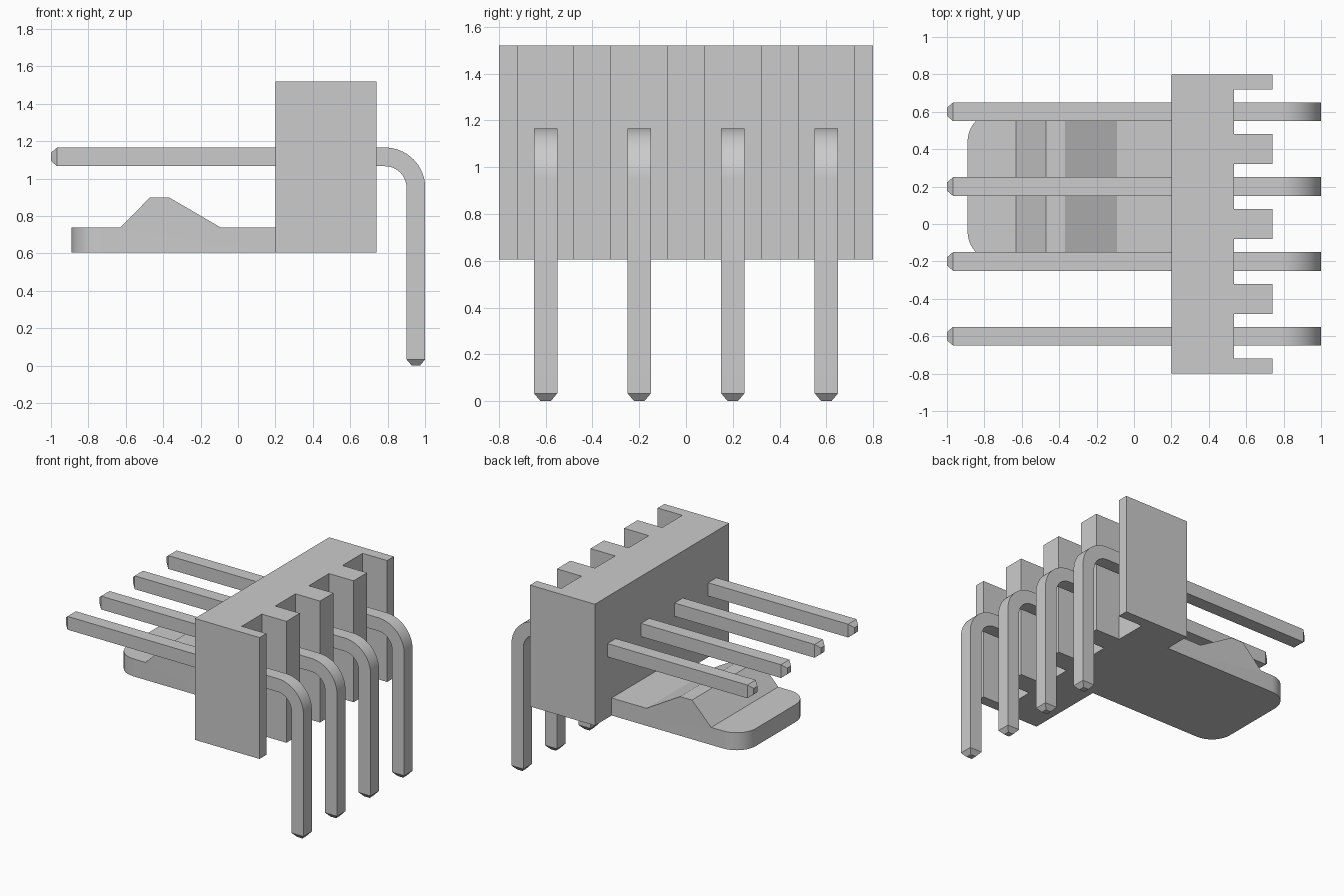
import bpy
import bmesh
from math import sin, cos, radians
from mathutils import Vector

if "Cube" in bpy.data.objects:
    bpy.data.objects.remove(bpy.data.objects["Cube"], do_unlink=True)

grey = bpy.data.materials.new("plain grey")
grey.use_nodes = True
grey.diffuse_color = (0.6, 0.6, 0.6, 1)
grey.node_tree.nodes["Principled BSDF"].inputs["Base Color"].default_value = (0.6, 0.6, 0.6, 1)

PITCH, PIN_HALF, BASE_Z = 0.4, 0.05, 0.605
PIN_ROWS = [(i - 1.5) * PITCH for i in range(4)]


def finish(bm, name):
    bmesh.ops.recalc_face_normals(bm, faces=bm.faces)
    mesh = bpy.data.meshes.new(name)
    bm.to_mesh(mesh)
    bm.free()
    mesh.materials.append(grey)
    obj = bpy.data.objects.new(name, mesh)
    bpy.context.collection.objects.link(obj)
    bpy.ops.object.select_all(action='DESELECT')
    obj.select_set(True)
    bpy.context.view_layer.objects.active = obj
    bpy.ops.object.shade_smooth_by_angle(angle=radians(25))
    return obj


def extrude_outline(points, direction):
    bm = bmesh.new()
    face = bm.faces.new([bm.verts.new(p) for p in points])
    grown = bmesh.ops.extrude_face_region(bm, geom=[face])
    verts = [v for v in grown["geom"] if isinstance(v, bmesh.types.BMVert)]
    bmesh.ops.translate(bm, verts=verts, vec=direction)
    return bm


# Housing: comb-shaped footprint with a slot behind every pin
back, slot_floor, front, side = 0.2, 0.535, 0.74, 0.8
outline = [(back, side), (back, -side), (front, -side)]
for y in PIN_ROWS:
    outline += [(front, y - 0.12), (slot_floor, y - 0.12),
                (slot_floor, y + 0.12), (front, y + 0.12)]
outline.append((front, side))
finish(extrude_outline([(x, y, BASE_Z) for x, y in outline], (0, 0, 1.52 - BASE_Z)), "housing")

# Locking tongue: ramped profile with rounded outer corners
profile = [(-0.89, BASE_Z), (0.2, BASE_Z), (0.2, 0.737), (-0.09, 0.737),
           (-0.37, 0.9), (-0.47, 0.9), (-0.63, 0.737), (-0.89, 0.737)]
bm = extrude_outline([(x, -0.2, z) for x, z in profile], (0, 0.8, 0))
corners = [e for e in bm.edges
           if all(v.co.x < -0.88 for v in e.verts)
           and abs(e.verts[0].co.z - e.verts[1].co.z) > 0.1]
bmesh.ops.bevel(bm, geom=corners, offset=0.16, offset_type='OFFSET',
                segments=10, profile=0.5, affect='EDGES')
finish(bm, "locking_tongue")

# Pins: square section swept round a bend, tapered at both tips
BEND_X, BEND_Z, BEND_R = 0.785, 0.95, 0.166
stations = [(-1, BEND_Z + BEND_R, 90, 0.022), (-0.967, BEND_Z + BEND_R, 90, PIN_HALF)]
for i in range(17):
    a = 90 - i * 90 / 16
    stations.append((BEND_X + BEND_R * cos(radians(a)),
                     BEND_Z + BEND_R * sin(radians(a)), a, PIN_HALF))
stations += [(BEND_X + BEND_R, 0.033, 0, PIN_HALF), (BEND_X + BEND_R, 0, 0, 0.022)]


def make_pin(y, name):
    bm = bmesh.new()
    rings = []
    for x, z, angle, half in stations:
        out = Vector((cos(radians(angle)), 0, sin(radians(angle)))) * half
        across = Vector((0, half, 0))
        centre = Vector((x, y, z))
        rings.append([bm.verts.new(centre + out * s + across * t)
                      for s, t in ((1, 1), (1, -1), (-1, -1), (-1, 1))])
    for a, b in zip(rings, rings[1:]):
        for k in range(4):
            n = (k + 1) % 4
            bm.faces.new((a[k], a[n], b[n], b[k]))
    bm.faces.new(rings[0])
    bm.faces.new(rings[-1])
    finish(bm, name)


for number, y in enumerate(PIN_ROWS, 1):
    make_pin(y, f"pin_{number}")
